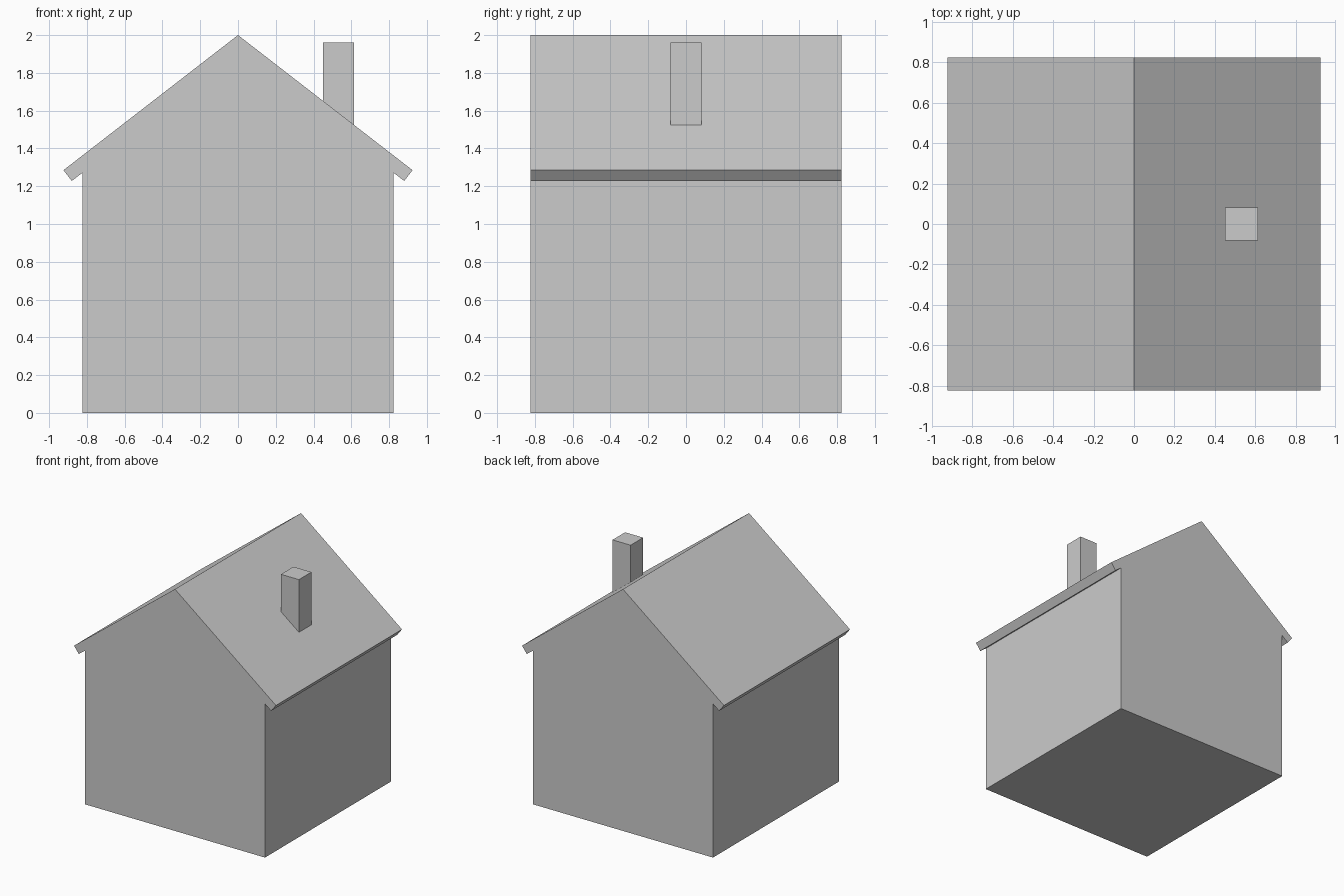
import bpy
import bmesh

cube = bpy.data.objects.get("Cube")
if cube:
    bpy.data.objects.remove(cube, do_unlink=True)

grey = bpy.data.materials.new("plain_grey")
grey.use_nodes = True
colour = (0.6, 0.6, 0.6, 1)
grey.diffuse_color = colour
grey.node_tree.nodes["Principled BSDF"].inputs["Base Color"].default_value = colour


def prism(name, outline, half_depth):
    """Extrude an x-z outline evenly to the front and back of y = 0."""
    bm = bmesh.new()
    face = bm.faces.new([bm.verts.new((x, -half_depth, z)) for x, z in outline])
    extruded = bmesh.ops.extrude_face_region(bm, geom=[face], use_keep_orig=True)
    moved = [v for v in extruded["geom"] if isinstance(v, bmesh.types.BMVert)]
    bmesh.ops.translate(bm, verts=moved, vec=(0, 2 * half_depth, 0))
    bmesh.ops.recalc_face_normals(bm, faces=bm.faces)
    mesh = bpy.data.meshes.new(name)
    bm.to_mesh(mesh)
    bm.free()
    mesh.materials.append(grey)
    obj = bpy.data.objects.new(name, mesh)
    bpy.context.collection.objects.link(obj)
    return obj


# Walls and overhanging gable roof, flush at both gable ends
ridge = 2.0
eave_x, eave_z = 0.924, 1.285
pitch = (ridge - eave_z) / eave_x
right_half = [(0.824, 0), (0.824, 1.271), (0.88, 1.228), (eave_x, eave_z)]
left_half = [(-x, z) for x, z in reversed(right_half)]
prism("house_body", right_half + [(0, ridge)] + left_half, 0.824)

# Square chimney with its foot cut to the roof pitch, sunk just below the surface
x0, x1, top, sink = 0.45, 0.615, 1.96, 0.02
foot = [(x, ridge - pitch * x - sink) for x in (x0, x1)]
prism("chimney", foot + [(x1, top), (x0, top)], 0.082)
